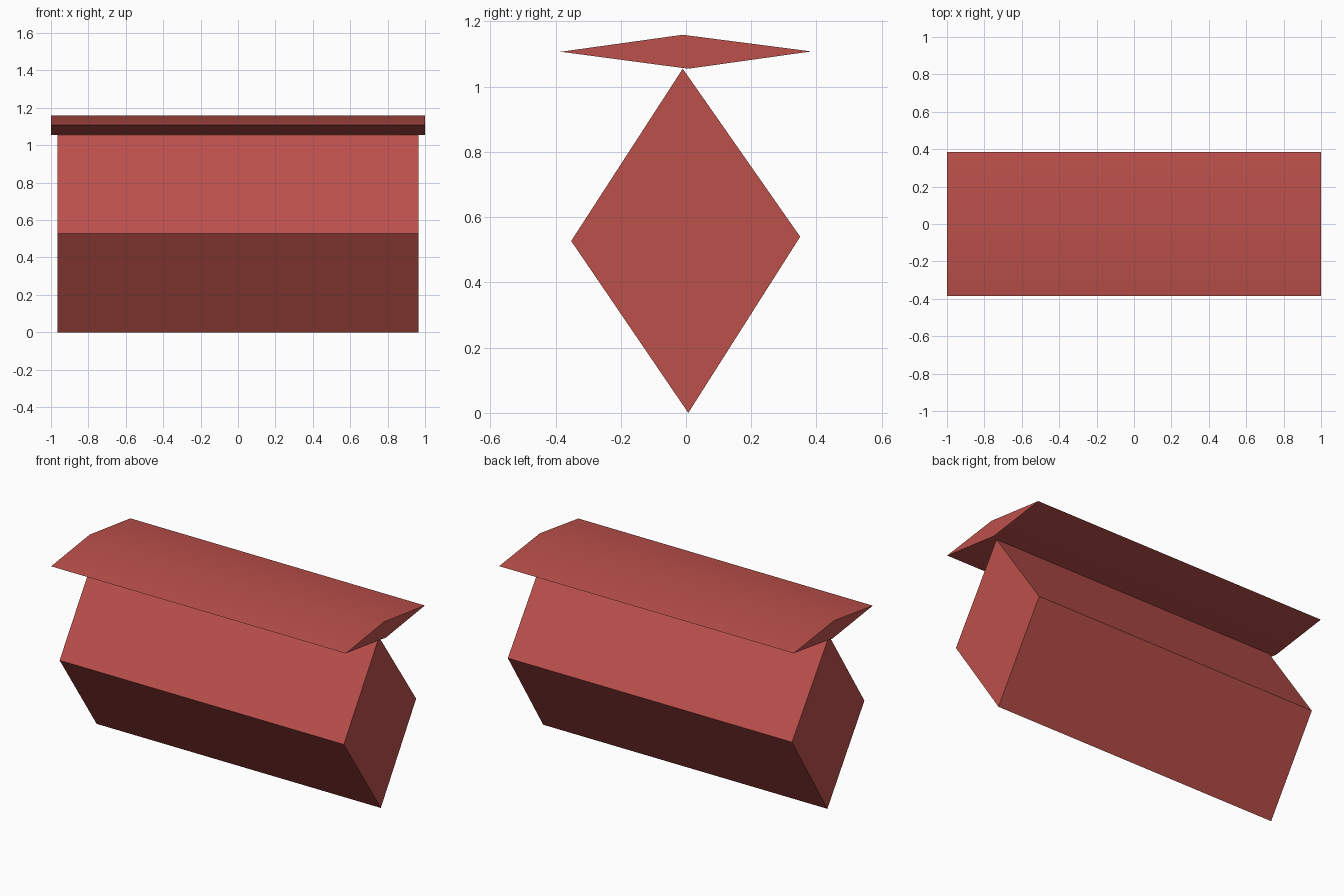
import bpy, bmesh, math

if "Cube" in bpy.data.objects:
    bpy.data.objects.remove(bpy.data.objects["Cube"])

red = bpy.data.materials.new("brick_red")
red.diffuse_color = (0.5, 0.08, 0.07, 1)
red.use_nodes = True
red.node_tree.nodes["Principled BSDF"].inputs["Base Color"].default_value = red.diffuse_color


def prism(name, profile, half_length):
    """Extrude a (y, z) side profile along x, centred on x = 0."""
    bm = bmesh.new()
    face = bm.faces.new([bm.verts.new((-half_length, y, z)) for y, z in profile])
    ext = bmesh.ops.extrude_face_region(bm, geom=[face], use_keep_orig=True)
    moved = [v for v in ext["geom"] if isinstance(v, bmesh.types.BMVert)]
    bmesh.ops.translate(bm, verts=moved, vec=(2 * half_length, 0, 0))
    bmesh.ops.recalc_face_normals(bm, faces=bm.faces)
    mesh = bpy.data.meshes.new(name)
    bm.to_mesh(mesh)
    bm.free()
    mesh.materials.append(red)
    obj = bpy.data.objects.new(name, mesh)
    bpy.context.collection.objects.link(obj)
    bpy.ops.object.select_all(action='DESELECT')
    obj.select_set(True)
    bpy.context.view_layer.objects.active = obj
    # soft shallow ridges, crisp steep corners
    bpy.ops.object.shade_smooth_by_angle(angle=math.radians(30))
    return obj


# tall diamond body
prism("body", [(0.007, 0.0), (0.35, 0.54), (-0.01, 1.055), (-0.352, 0.527)], 0.965)

# wide flat diamond lid resting on the body's ridge
prism("lid", [(0.007, 1.055), (0.384, 1.108), (-0.01, 1.159), (-0.384, 1.107)], 1.0)
